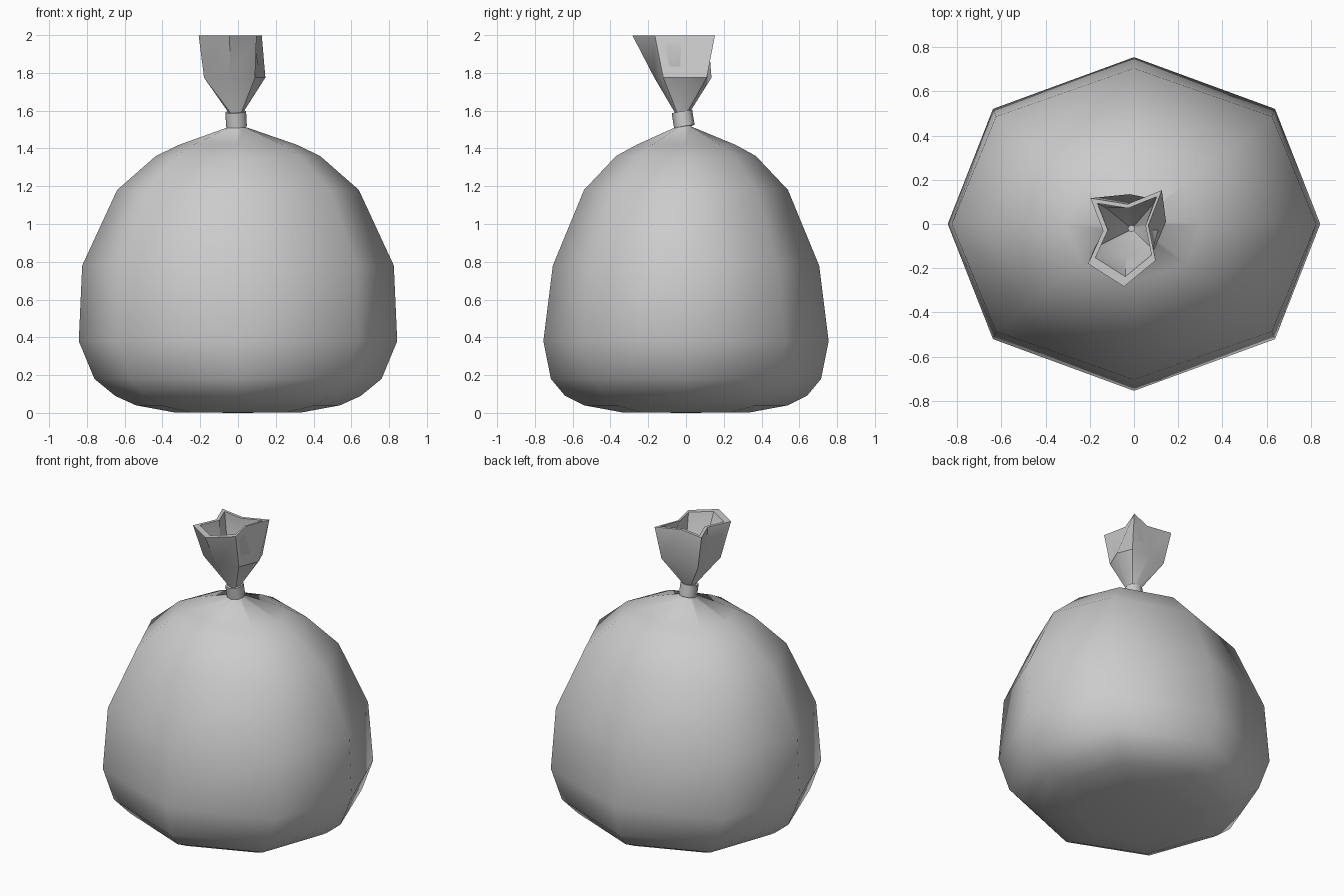
import bpy, bmesh, math
from mathutils import Vector

if "Cube" in bpy.data.objects:
    bpy.data.objects.remove(bpy.data.objects["Cube"])


def loft(name, rings, cap_start=True, cap_end=True, sharp=None):
    """Skin a list of equal-length vertex rings, closing the ends with fans."""
    bm = bmesh.new()
    rows = [[bm.verts.new(p) for p in r] for r in rings]
    n = len(rows[0])
    for a, b in zip(rows, rows[1:]):
        for i in range(n):
            j = (i + 1) % n
            bm.faces.new((a[i], a[j], b[j], b[i]))
    for row, wanted in ((rows[0], cap_start), (rows[-1], cap_end)):
        if wanted:
            c = bm.verts.new(sum((v.co for v in row), Vector()) / n)
            for i in range(n):
                bm.faces.new((row[i], row[(i + 1) % n], c))
    bmesh.ops.recalc_face_normals(bm, faces=bm.faces)
    me = bpy.data.meshes.new(name)
    bm.to_mesh(me)
    bm.free()
    ob = bpy.data.objects.new(name, me)
    bpy.context.collection.objects.link(ob)
    bpy.ops.object.select_all(action='DESELECT')
    ob.select_set(True)
    bpy.context.view_layer.objects.active = ob
    if sharp is None:
        bpy.ops.object.shade_smooth()
    else:
        bpy.ops.object.shade_smooth_by_angle(angle=math.radians(sharp))
    return ob


def octagon(z, rx, ry, cx=0.0, cy=0.0, dx=0.757, dy=0.69):
    unit = [(1, 0), (dx, dy), (0, 1), (-dx, dy), (-1, 0), (-dx, -dy), (0, -1), (dx, -dy)]
    return [(cx + rx * x, cy + ry * y, z) for x, y in unit]


# filled bag: eight-sided sagging body
profile = [(0.008, 0.34, 0.34), (0.04, 0.54, 0.54), (0.09, 0.65, 0.64),
           (0.18, 0.76, 0.715), (0.38, 0.843, 0.755), (0.78, 0.825, 0.705),
           (1.18, 0.64, 0.54), (1.36, 0.435, 0.37), (1.42, 0.31, 0.26)]
rings = [octagon(*p) for p in profile]
rings += [octagon(1.515, 0.04, 0.04, -0.005, -0.01), octagon(1.56, 0.035, 0.035, -0.01, -0.015)]
body = loft("bag_body", rings)
# settle the bottom on the ground
low = min(v.co.z for v in body.data.vertices)
for v in body.data.vertices:
    if v.co.z < low + 0.001:
        v.co.z = 0.003 if v.co.xy.length > 0.01 else 0.0

# tie band around the neck
tie = loft("neck_tie", [octagon(-0.04, 0.055, 0.055), octagon(0.04, 0.055, 0.055)], sharp=50)
tie.location = (-0.01, -0.015, 1.555)
tie.rotation_euler = (math.radians(9), math.radians(-3), 0)

# gathered open top: crumpled star-shaped rim, counter-clockwise from the right
rim = [(0.065, -0.005), (0.126, 0.153), (-0.03, 0.09), (-0.197, 0.117),
       (-0.14, -0.03), (-0.208, -0.18), (-0.045, -0.283), (0.098, -0.165)]
mid = [(0.145, 0.01), (0.105, 0.11), (-0.02, 0.135), (-0.155, 0.095),
       (-0.13, -0.02), (-0.18, -0.11), (-0.04, -0.168), (0.09, -0.12)]
centre = Vector((-0.012, -0.02))


def shrink(points, k, z):
    return [(*(centre + (Vector(p) - centre) * k), z) for p in points]


loft("gathered_top", [
    octagon(1.56, 0.035, 0.035, -0.012, -0.02),
    octagon(1.595, 0.042, 0.042, -0.012, -0.02),
    shrink(mid, 1, 1.775), shrink(rim, 1, 1.997),
    shrink(rim, 0.83, 1.997), shrink(mid, 0.83, 1.785),
    octagon(1.60, 0.015, 0.015, -0.012, -0.02)], sharp=40)
